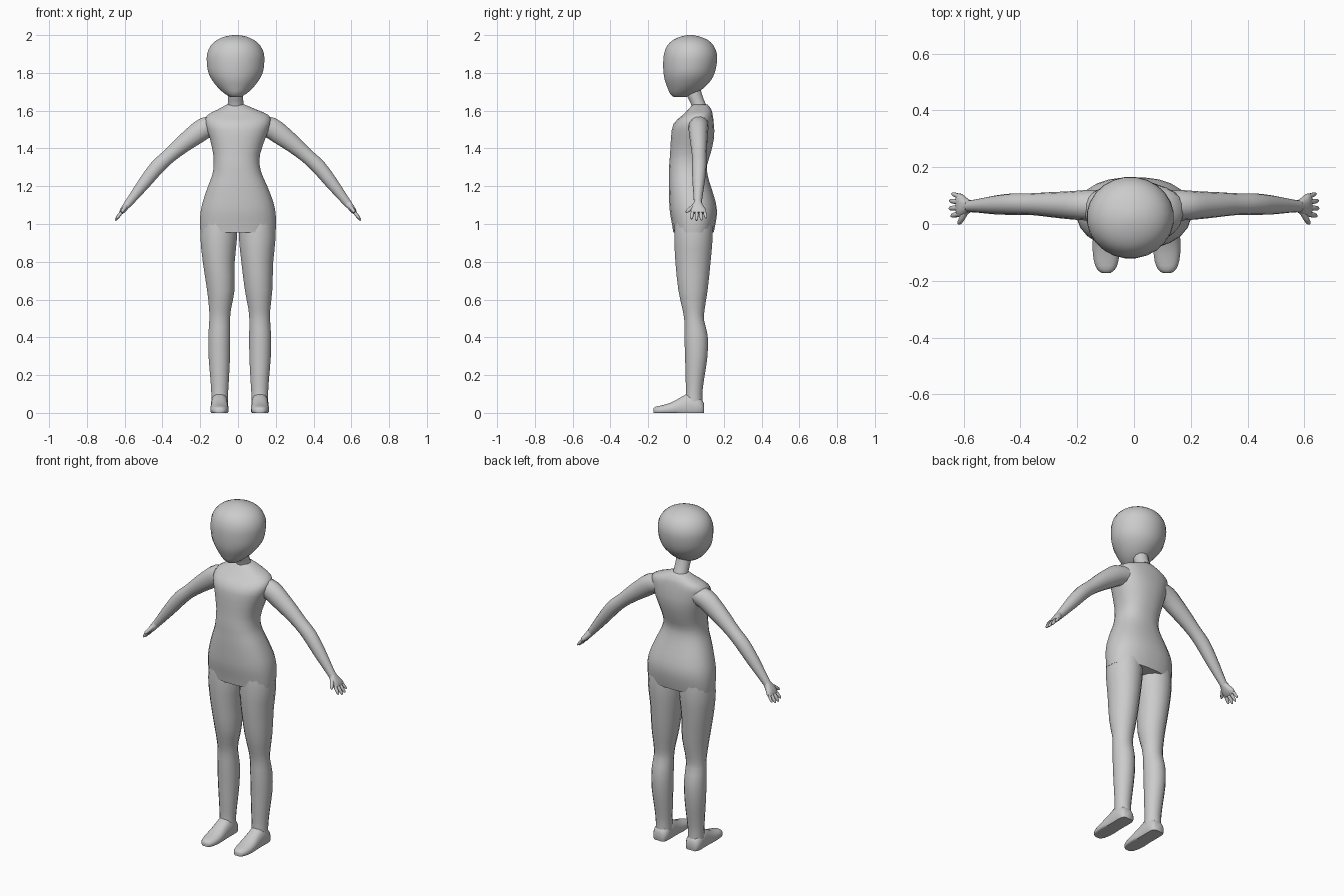
import bpy, bmesh, math
from mathutils import Vector

skin = bpy.data.materials.new("light_grey")
skin.diffuse_color = (0.6, 0.6, 0.6, 1)


def smooth_rows(rows, n=2):
    """Catmull-Rom refinement of section rows."""
    out = []
    for i in range(len(rows) - 1):
        p = [rows[max(i - 1, 0)], rows[i], rows[i + 1], rows[min(i + 2, len(rows) - 1)]]
        for k in range(n):
            t = k / n
            out.append([0.5 * (2 * b + (c - a) * t + (2 * a - 5 * b + 4 * c - d) * t * t
                               + (3 * b - a - 3 * c + d) * t ** 3) for a, b, c, d in zip(*p)])
    return out + [list(rows[-1])]


def ring(center, u, v, ru, rv, sides, power=1.0):
    """Rounded cross-section; power below 1 makes it boxier."""
    pts = []
    for k in range(sides):
        a = 2 * math.pi * (k + 0.5) / sides
        c, s = math.cos(a), math.sin(a)
        pts.append(center + u * ru * math.copysign(abs(c) ** power, c)
                   + v * rv * math.copysign(abs(s) ** power, s))
    return pts


def loft(name, rings):
    bm = bmesh.new()
    loops = [[bm.verts.new(p) for p in r] for r in rings]
    n = len(loops[0])
    for a, b in zip(loops, loops[1:]):
        for k in range(n):
            bm.faces.new((a[k], a[(k + 1) % n], b[(k + 1) % n], b[k]))
    bm.faces.new(loops[0])
    bm.faces.new(loops[-1])
    bmesh.ops.recalc_face_normals(bm, faces=bm.faces)
    mesh = bpy.data.meshes.new(name)
    bm.to_mesh(mesh)
    bm.free()
    obj = bpy.data.objects.new(name, mesh)
    bpy.context.collection.objects.link(obj)
    mesh.materials.append(skin)
    bpy.ops.object.select_all(action='DESELECT')
    obj.select_set(True)
    bpy.context.view_layer.objects.active = obj
    bpy.ops.object.shade_smooth_by_angle(angle=math.radians(50))
    return obj


X, Y, Z = Vector((1, 0, 0)), Vector((0, 1, 0)), Vector((0, 0, 1))


def upright(name, rows, sides=20, power=1.0, n=2):
    """Rows: z, x centre, half width, front y, back y."""
    loft(name, [ring(Vector((x, (f + b) / 2, z)), X, Y, w, (b - f) / 2, sides, power)
                for z, x, w, f, b in smooth_rows(rows, n)])


# head
upright("head", [
    (1.672, -0.013, 0.028, -0.065, 0.0), (1.69, -0.013, 0.058, -0.085, 0.05),
    (1.72, -0.013, 0.092, -0.098, 0.095), (1.76, -0.013, 0.124, -0.113, 0.133),
    (1.80, -0.013, 0.145, -0.12, 0.153), (1.85, -0.013, 0.153, -0.122, 0.164),
    (1.90, -0.013, 0.152, -0.118, 0.165), (1.945, -0.013, 0.132, -0.10, 0.147),
    (1.975, -0.013, 0.098, -0.068, 0.115), (1.993, -0.013, 0.055, -0.025, 0.07),
    (2.0, -0.013, 0.012, 0.01, 0.035)], 24)

# neck
upright("neck", [(1.58, -0.013, 0.048, 0.03, 0.13), (1.63, -0.013, 0.043, 0.027, 0.108),
                 (1.68, -0.013, 0.042, 0.002, 0.088), (1.73, -0.013, 0.042, -0.01, 0.075)], 12)

# torso from shoulders to hips
upright("torso", [
    (0.955, 0, 0.200, -0.068, 0.147), (1.0, 0, 0.203, -0.075, 0.157),
    (1.06, 0, 0.200, -0.086, 0.165), (1.12, 0, 0.187, -0.09, 0.157),
    (1.20, -0.002, 0.158, -0.092, 0.132), (1.26, -0.004, 0.133, -0.091, 0.115),
    (1.31, -0.007, 0.123, -0.09, 0.112), (1.37, -0.007, 0.125, -0.085, 0.13),
    (1.46, -0.002, 0.150, -0.08, 0.15), (1.53, 0, 0.172, -0.067, 0.148),
    (1.575, 0, 0.165, -0.02, 0.142), (1.605, -0.005, 0.105, 0.01, 0.135),
    (1.632, -0.012, 0.048, 0.035, 0.115)], 24, 0.85)

for s, side in ((-1, "left"), (1, "right")):
    # leg
    lx = lambda a: s * a + 0.009
    upright(side + "_leg", [
        (1.02, s * 0.1, 0.092, -0.06, 0.14), (0.93, s * 0.102, 0.099, -0.064, 0.143),
        (0.80, s * 0.102, 0.086, -0.058, 0.132), (0.65, lx(0.1), 0.074, -0.042, 0.116),
        (0.55, lx(0.104), 0.059, -0.02, 0.1), (0.49, lx(0.106), 0.056, -0.01, 0.097),
        (0.41, lx(0.108), 0.059, -0.01, 0.116), (0.30, lx(0.108), 0.058, -0.006, 0.115),
        (0.18, lx(0.106), 0.050, -0.003, 0.097), (0.10, lx(0.106), 0.045, -0.001, 0.087),
        (0.03, lx(0.106), 0.045, -0.01, 0.09)], 16)

    # foot with a flat sole: y, half width, height
    foot = []
    for y, w, h in smooth_rows([(0.095, 0.03, 0.05), (0.075, 0.045, 0.08), (0.02, 0.046, 0.105),
                                (-0.03, 0.046, 0.082), (-0.08, 0.049, 0.055),
                                (-0.13, 0.044, 0.040), (-0.16, 0.032, 0.033), (-0.172, 0.016, 0.024)]):
        pts = ring(Vector((lx(0.107), y, h * 0.3)), X, Z, w, h * 0.7, 16, 0.8)
        foot.append([Vector((p.x, p.y, max(p.z, 0.0))) for p in pts])
    loft(side + "_foot", foot)

    # arm: x, z, radius across, y centre, half depth
    rows = smooth_rows([(0.10, 1.53, 0.05, 0.066, 0.055), (0.175, 1.508, 0.058, 0.066, 0.053),
                        (0.23, 1.47, 0.055, 0.066, 0.049), (0.295, 1.42, 0.047, 0.068, 0.044),
                        (0.365, 1.36, 0.039, 0.070, 0.038), (0.425, 1.305, 0.040, 0.070, 0.038),
                        (0.49, 1.225, 0.035, 0.067, 0.033), (0.55, 1.148, 0.026, 0.064, 0.024),
                        (0.588, 1.10, 0.020, 0.062, 0.02)])
    rings = []
    for i, (x, z, r, yc, d) in enumerate(rows):
        a, b = rows[max(i - 1, 0)], rows[min(i + 1, len(rows) - 1)]
        t = Vector((s * (b[0] - a[0]), 0, b[1] - a[1])).normalized()
        rings.append(ring(Vector((s * x, yc, z)), t.cross(Y), Y, r, d, 14))
    loft(side + "_arm", rings)

    # palm: distance along hand, thickness, y centre, half breadth
    along = Vector((s * 0.6, 0, -0.8))
    across = along.cross(Y)
    wrist = Vector((s * 0.580, 0, 1.112))
    loft(side + "_palm", [ring(wrist + along * d + Y * yc, across, Y, th, w, 12, 0.8)
                          for d, th, yc, w in smooth_rows([(0, 0.02, 0.062, 0.02), (0.025, 0.018, 0.062, 0.032),
                                                           (0.05, 0.016, 0.066, 0.041), (0.068, 0.010, 0.068, 0.040)])])

    # fingers and thumb: start and end as (distance, y), radius
    digits = [("index_finger", (0.055, 0.036), (0.107, 0.028), 0.0095),
              ("middle_finger", (0.055, 0.057), (0.117, 0.055), 0.010),
              ("ring_finger", (0.055, 0.077), (0.115, 0.082), 0.0095),
              ("little_finger", (0.052, 0.096), (0.102, 0.107), 0.0085),
              ("thumb", (0.018, 0.045), (0.062, 0.0), 0.011)]
    for name, (d0, y0), (d1, y1), r in digits:
        a, b = wrist + along * d0 + Y * y0, wrist + along * d1 + Y * y1
        v = (b - a).normalized().cross(across)
        loft(side + "_" + name, [ring(a.lerp(b, f), across, v, r * k, r * k, 8)
                                 for f, k in ((0, 1), (0.5, 1), (0.85, 0.8), (1, 0.35))])
